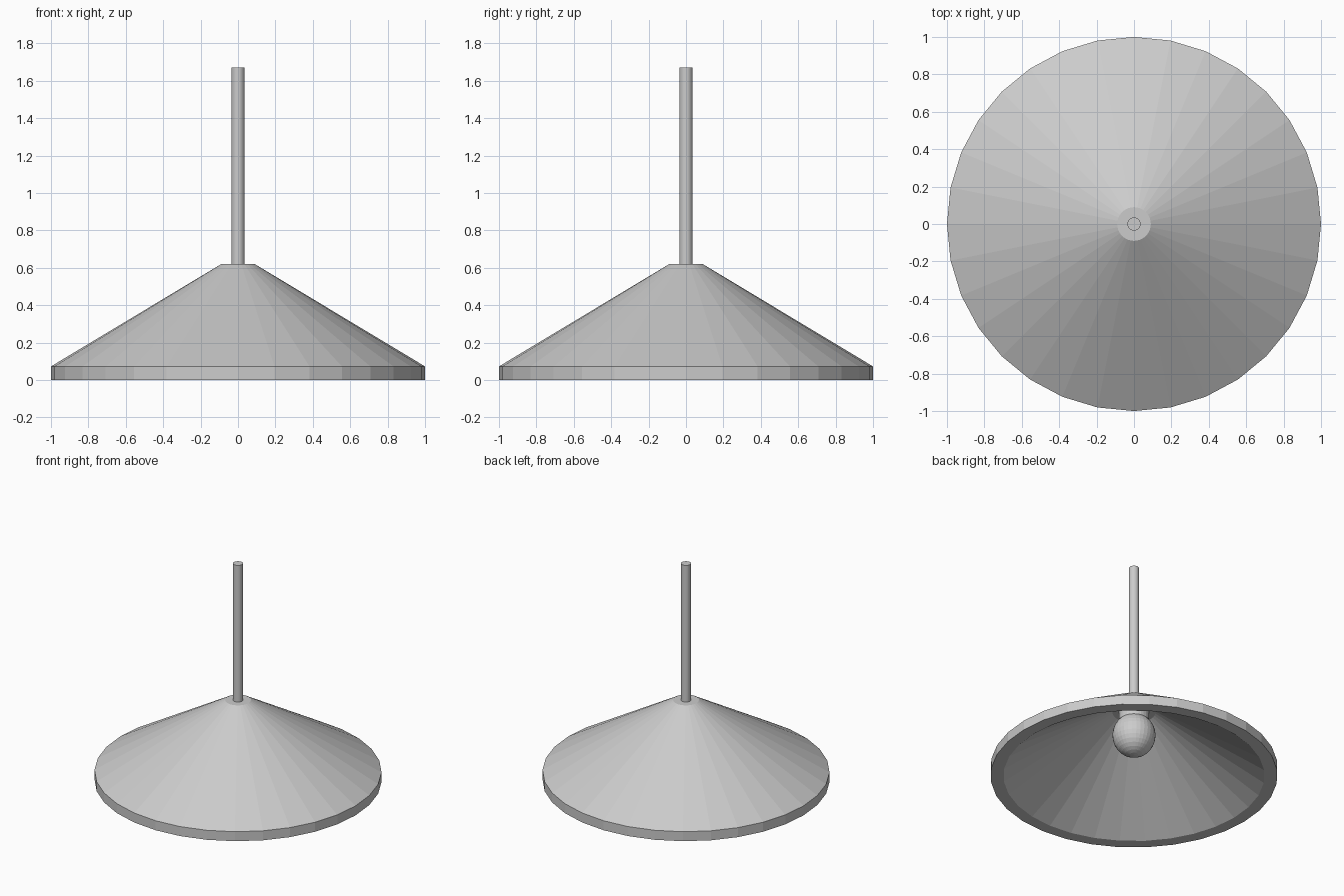
import bpy, bmesh, math

if "Cube" in bpy.data.objects:
    bpy.data.objects.remove(bpy.data.objects["Cube"])

SIDES = 32


def lathe(name, profile, sides=SIDES):
    """Revolve a (radius, z) profile around z; radius 0 makes a pole vertex."""
    bm = bmesh.new()
    rings = []
    for r, z in profile:
        if r == 0:
            rings.append([bm.verts.new((0, 0, z))] * sides)
        else:
            rings.append([bm.verts.new((r * math.cos(2 * math.pi * i / sides),
                                        r * math.sin(2 * math.pi * i / sides), z))
                          for i in range(sides)])
    for a, b in zip(rings, rings[1:]):
        for i in range(sides):
            j = (i + 1) % sides
            corners = list(dict.fromkeys((a[i], a[j], b[j], b[i])))
            bm.faces.new(corners)
    bmesh.ops.recalc_face_normals(bm, faces=bm.faces[:])
    mesh = bpy.data.meshes.new(name)
    bm.to_mesh(mesh)
    bm.free()
    obj = bpy.data.objects.new(name, mesh)
    bpy.context.collection.objects.link(obj)
    return obj


# Hollow conical shade: outer skin, flat rim, inner skin and ceiling
lathe("lamp_shade", [(0, 0.62), (0.09, 0.62), (1.0, 0.073), (1.0, 0),
                     (0.91, 0), (0.15, 0.51), (0, 0.51)])

# Hanging rod
lathe("hanging_rod", [(0, 1.67), (0.035, 1.67), (0.035, 0.61), (0, 0.61)])

# Bulb socket under the shade ceiling
lathe("bulb_socket", [(0, 0.52), (0.105, 0.52), (0.105, 0.42), (0, 0.42)])

# Round bulb
bpy.ops.mesh.primitive_uv_sphere_add(segments=32, ring_count=16, radius=0.15,
                                     location=(0, 0, 0.325))
bulb = bpy.context.object
bulb.name = "bulb"
bulb.scale.z = 1.06
